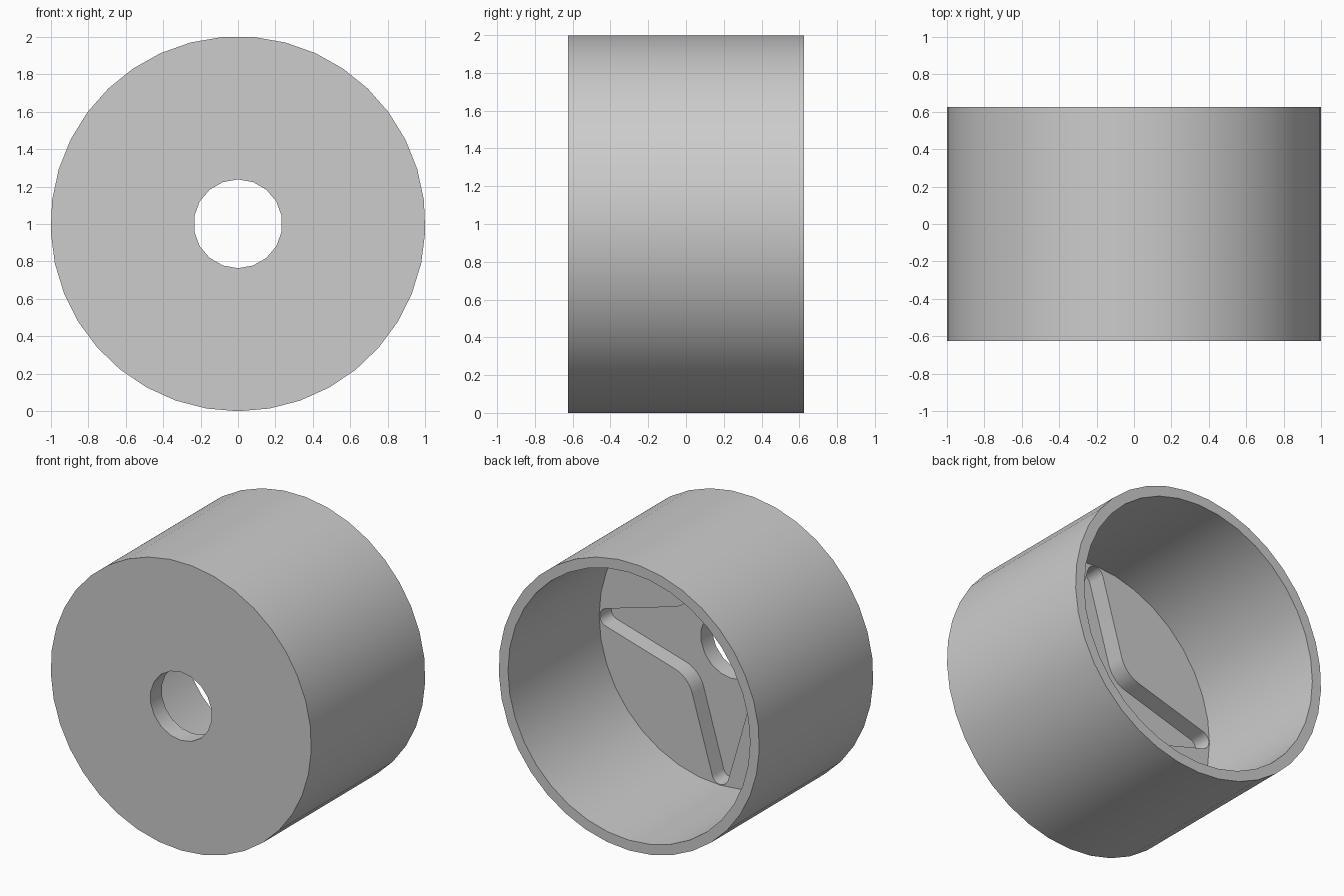
import bpy, bmesh, math
from mathutils import Vector

cube = bpy.data.objects.get("Cube")
if cube:
    bpy.data.objects.remove(cube, do_unlink=True)

R = 1.001          # outer radius, also the height of the axis
FRONT, BACK = -0.625, 0.625
FLOOR, RECESS = -0.375, -0.5

grey = bpy.data.materials.new("light_grey")
grey.use_nodes = True
colour = (0.604, 0.604, 0.604, 1)
grey.diffuse_color = colour
grey.node_tree.nodes["Principled BSDF"].inputs["Base Color"].default_value = colour


def circle(radius, sides, start=-math.pi / 2):
    steps = [start + 2 * math.pi * i / sides for i in range(sides)]
    return [(radius * math.cos(a), radius * math.sin(a)) for a in steps]


def arc(cx, cz, radius, a0, a1, steps):
    angles = [math.radians(a0 + (a1 - a0) * i / steps) for i in range(steps + 1)]
    return [(cx + radius * math.cos(a), cz + radius * math.sin(a)) for a in angles]


def prism(name, outline, y0, y1):
    """Extrude an outline in the x-z plane along y."""
    bm = bmesh.new()
    face = bm.faces.new([bm.verts.new((x, y0, z + R)) for x, z in outline])
    new = bmesh.ops.extrude_face_region(bm, geom=[face])["geom"]
    moved = [v for v in new if isinstance(v, bmesh.types.BMVert)]
    bmesh.ops.translate(bm, verts=moved, vec=Vector((0, y1 - y0, 0)))
    bmesh.ops.recalc_face_normals(bm, faces=bm.faces)
    mesh = bpy.data.meshes.new(name)
    bm.to_mesh(mesh)
    bm.free()
    mesh.materials.append(grey)
    obj = bpy.data.objects.new(name, mesh)
    bpy.context.collection.objects.link(obj)
    return obj


# Four-pointed star with rounded tips and rounded inner corners
tip_r, tip_c = 0.063, 0.862
slope = 15.0
inner_r, inner_c = 0.2, 0.265
centre = inner_c - inner_r * math.cos(math.pi / 4) + 2 * inner_r * math.cos(math.pi / 4)
quarter = arc(tip_c, 0, tip_r, slope - 90, 90 - slope, 10)
quarter += arc(centre, centre, inner_r, 270 - slope, 180 + slope, 6)
star = []
for k in range(4):
    c, s = round(math.cos(k * math.pi / 2)), round(math.sin(k * math.pi / 2))
    star += [(c * x - s * z, s * x + c * z) for x, z in quarter]

# Cup body and the cutters for its bore, star recess and axle hole
cup = prism("round_cup", circle(R, 37), FRONT, BACK)
cutters = [
    prism("bore_cutter", circle(0.93, 36), FLOOR, BACK + 0.2),
    prism("recess_cutter", star, RECESS, FLOOR + 0.1),
    prism("hole_cutter", circle(0.237, 18), FRONT - 0.2, RECESS + 0.1),
]
bpy.context.view_layer.objects.active = cup
for cutter in cutters:
    mod = cup.modifiers.new(cutter.name, "BOOLEAN")
    mod.operation = "DIFFERENCE"
    mod.solver = "EXACT"
    mod.object = cutter
    bpy.ops.object.modifier_apply(modifier=mod.name)
for cutter in cutters:
    bpy.data.objects.remove(cutter, do_unlink=True)

# Smooth walls with crisp rims
bpy.ops.object.select_all(action="DESELECT")
cup.select_set(True)
bpy.ops.object.shade_smooth_by_angle(angle=math.radians(30))
